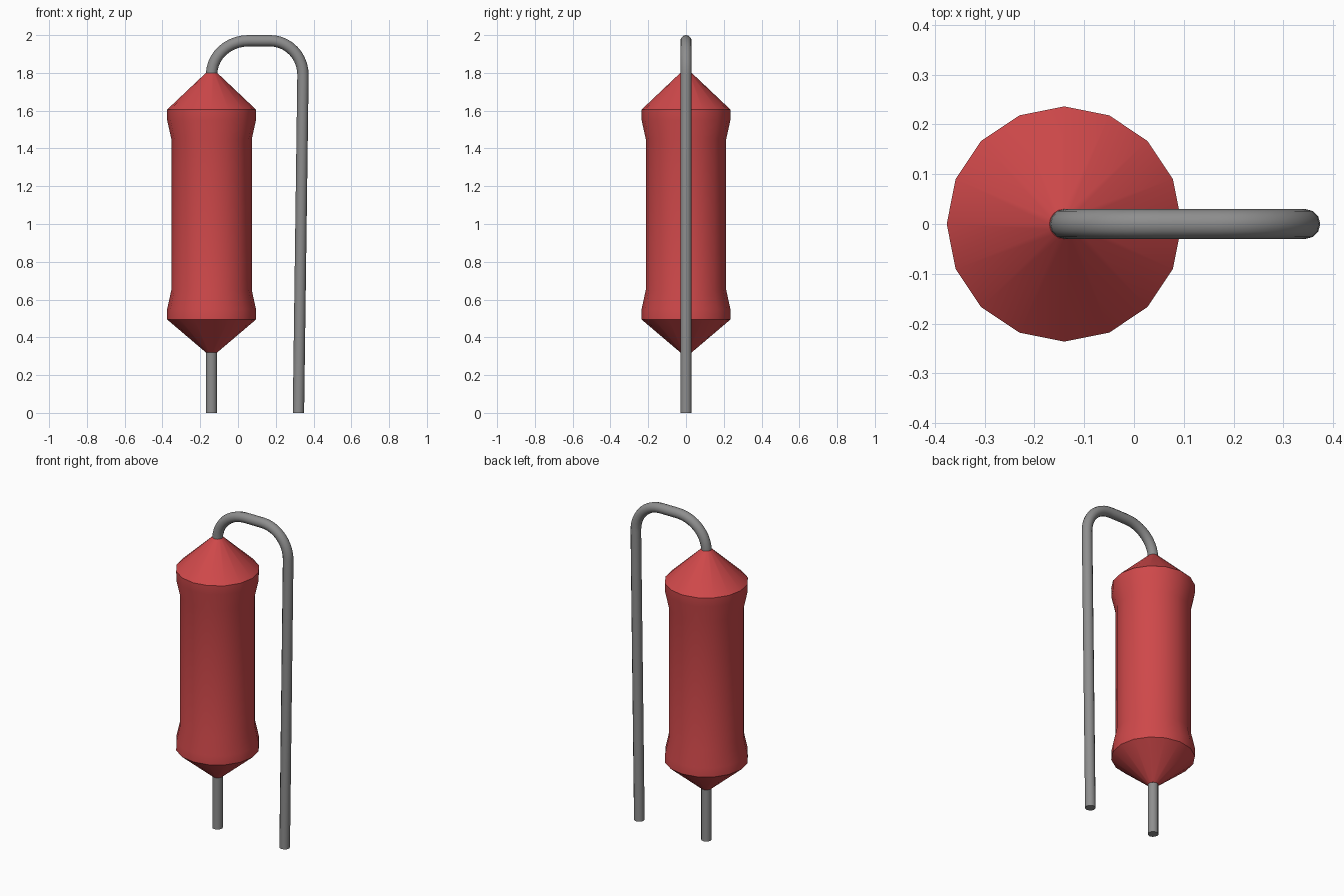
import bpy, bmesh, math
from mathutils import Vector

cube = bpy.data.objects.get("Cube")
if cube:
    bpy.data.objects.remove(cube, do_unlink=True)


def make_material(name, color):
    mat = bpy.data.materials.new(name)
    mat.use_nodes = True
    mat.diffuse_color = color
    bsdf = next(n for n in mat.node_tree.nodes if n.type == 'BSDF_PRINCIPLED')
    bsdf.inputs["Base Color"].default_value = color
    return mat


def activate(obj):
    bpy.ops.object.select_all(action='DESELECT')
    obj.select_set(True)
    bpy.context.view_layer.objects.active = obj


def smooth(obj):
    activate(obj)
    bpy.ops.object.shade_smooth_by_angle(angle=math.radians(32))


def lathe(name, profile, x, sides, mat):
    """Revolve (radius, z) points around a vertical axis."""
    bm = bmesh.new()
    verts = [bm.verts.new((r, 0, z)) for r, z in profile]
    edges = [bm.edges.new(pair) for pair in zip(verts, verts[1:])]
    bmesh.ops.spin(bm, geom=verts + edges, cent=(0, 0, 0), axis=(0, 0, 1),
                   angle=math.tau, steps=sides, use_duplicate=False)
    bmesh.ops.remove_doubles(bm, verts=bm.verts, dist=1e-4)
    bmesh.ops.recalc_face_normals(bm, faces=bm.faces)
    mesh = bpy.data.meshes.new(name)
    bm.to_mesh(mesh)
    bm.free()
    obj = bpy.data.objects.new(name, mesh)
    obj.location.x = x
    bpy.context.collection.objects.link(obj)
    mesh.materials.append(mat)
    smooth(obj)


def wire(name, path, radius, mat):
    """Round wire following (x, z) points in the y = 0 plane."""
    curve = bpy.data.curves.new(name, 'CURVE')
    curve.dimensions = '3D'
    curve.bevel_depth = radius
    curve.bevel_resolution = 4
    curve.use_fill_caps = True
    spline = curve.splines.new('POLY')
    spline.points.add(len(path) - 1)
    for point, (x, z) in zip(spline.points, path):
        point.co = (x, 0, z, 1)
    obj = bpy.data.objects.new(name, curve)
    bpy.context.collection.objects.link(obj)
    curve.materials.append(mat)
    activate(obj)
    bpy.ops.object.convert(target='MESH')
    smooth(bpy.context.view_layer.objects.active)


def arc(cx, cz, rx, rz, start, end, steps=10):
    angles = [math.radians(start + (end - start) * i / steps) for i in range(steps + 1)]
    return [(cx + rx * math.cos(a), cz + rz * math.sin(a)) for a in angles]


red = make_material("red coating", (0.62, 0.065, 0.068, 1))
grey = make_material("grey metal", (0.27, 0.27, 0.27, 1))

AXIS = -0.14
WIRE = 0.03

# Coated body with flared ends and conical tips
lathe("body", [(0, 0.32), (0.03, 0.32), (0.236, 0.495), (0.235, 0.55),
               (0.213, 0.65), (0.213, 1.45), (0.235, 1.55), (0.236, 1.605),
               (0.03, 1.80), (0, 1.80)], AXIS, 16, red)

# Short straight lead below the body
wire("short_lead", [(AXIS, 0), (AXIS, 0.36)], WIRE, grey)

# Long lead bent over the top and down beside the body
bend = arc(0.055, 1.79, 0.195, 0.18, 180, 90) + arc(0.17, 1.79, 0.174, 0.18, 90, 0)
wire("bent_lead", [(AXIS, 1.74)] + bend + [(0.32, 0)], WIRE, grey)
